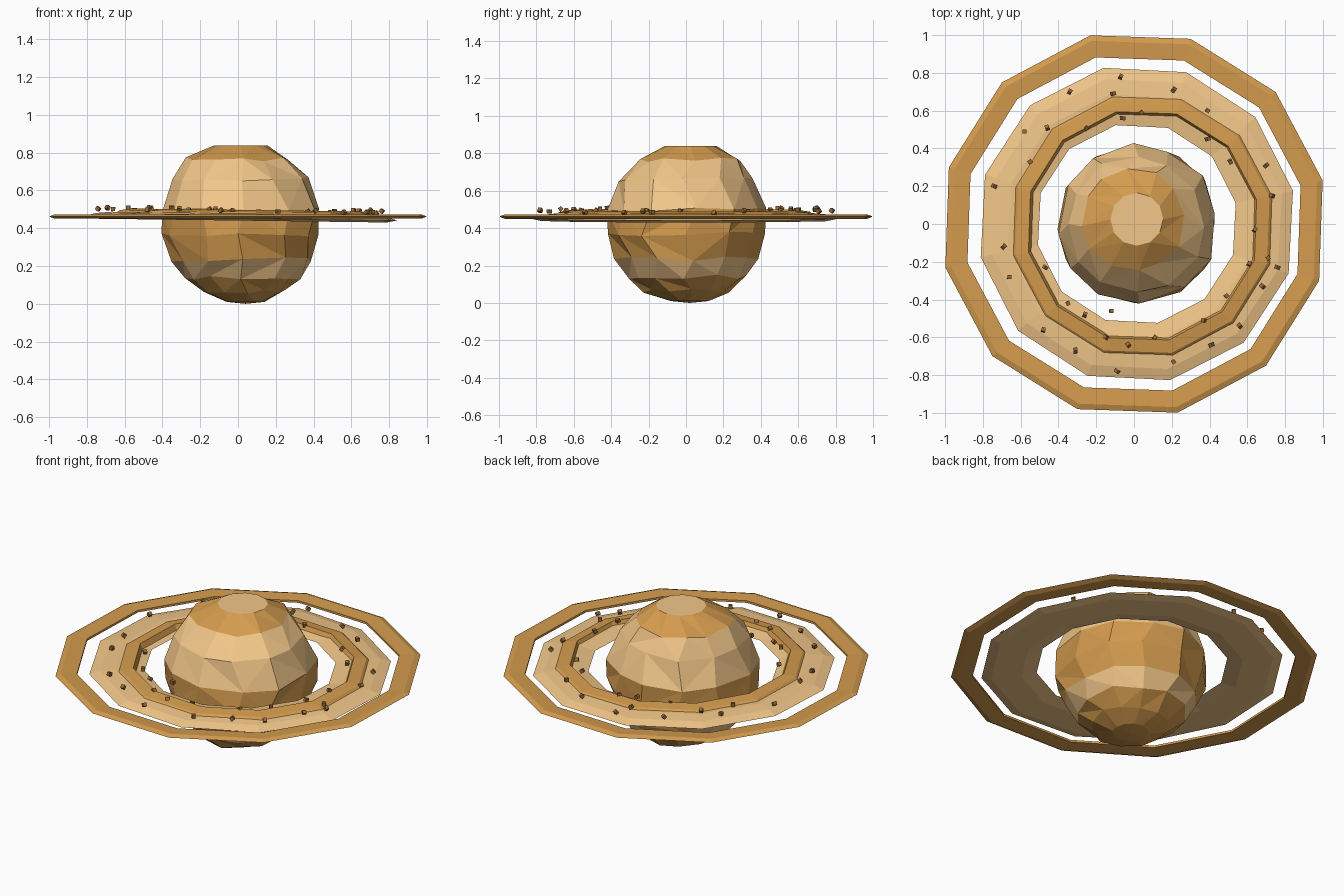
import bpy, bmesh, random
from math import cos, sin, radians, tau
from mathutils import Matrix

if "Cube" in bpy.data.objects:
    bpy.data.objects.remove(bpy.data.objects["Cube"])

random.seed(4)

def material(name, rgb):
    m = bpy.data.materials.new(name)
    m.diffuse_color = (*rgb, 1)
    m.use_nodes = True
    m.node_tree.nodes["Principled BSDF"].inputs["Base Color"].default_value = m.diffuse_color
    return m

LIGHT = material("pale_sand", (0.89, 0.57, 0.25))
ORANGE = material("ochre", (0.66, 0.33, 0.076))
BROWN = material("rock_brown", (0.30, 0.14, 0.04))

def finish(bm, name, mats):
    bmesh.ops.recalc_face_normals(bm, faces=bm.faces[:])
    me = bpy.data.meshes.new(name)
    bm.to_mesh(me)
    bm.free()
    for m in mats:
        me.materials.append(m)
    ob = bpy.data.objects.new(name, me)
    bpy.context.collection.objects.link(ob)
    return ob

def ring(name, profile, mat, offset, centre=(0, 0), tilt=0.0):
    """Twelve-sided lathe of a closed (radius, height) profile."""
    bm = bmesh.new()
    loops = []
    for i in range(12):
        a = radians(offset) + tau * i / 12
        loops.append([bm.verts.new((centre[0] + r * cos(a), centre[1] + r * sin(a),
                                    z - tilt * r * cos(a))) for r, z in profile])
    n = len(profile)
    for i in range(12):
        p, q = loops[i], loops[(i + 1) % 12]
        for j in range(n):
            k = (j + 1) % n
            bm.faces.new((p[j], q[j], q[k], p[k]))
    return finish(bm, name, [mat])

# Planet: faceted, slightly uneven ball with colour bands
# (height, radius, shift x, shift y), band above each loop listed in BANDS
LOOPS = [(0.01, 0.10, 0.04, 0.02), (0.065, 0.22, 0.03, 0), (0.14, 0.31, 0.02, 0),
         (0.235, 0.375, 0.02, 0), (0.37, 0.415, 0.02, 0), (0.50, 0.42, 0.02, 0),
         (0.66, 0.36, 0.01, 0), (0.765, 0.275, -0.01, 0.02), (0.838, 0.14, 0.015, 0.025)]
BANDS = [1, 1, 0, 1, 1, 0, 0, 1]
bm = bmesh.new()
rows = []
for k, (z, r, sx, sy) in enumerate(LOOPS):
    jit = 0.0 if k in (0, 8) else 0.012
    row = []
    for i in range(12):
        a = tau * (i + 0.15 * (k % 2)) / 12 + random.uniform(-6, 6) * jit
        rr = r + random.uniform(-jit, jit)
        row.append(bm.verts.new((sx + rr * cos(a), sy + rr * sin(a),
                                 z + random.uniform(-jit, jit))))
    rows.append(row)
for k, band in enumerate(BANDS):
    for i in range(12):
        j = (i + 1) % 12
        a, b, c, d = rows[k][i], rows[k][j], rows[k + 1][j], rows[k + 1][i]
        tris = ((a, b, c), (a, c, d)) if random.random() < 0.5 else ((a, b, d), (b, c, d))
        for t in tris:
            bm.faces.new(t).material_index = band
bm.faces.new(rows[-1])
tip = bm.verts.new((0.04, 0.02, 0))
for i in range(12):
    bm.faces.new((rows[0][(i + 1) % 12], rows[0][i], tip)).material_index = 1
finish(bm, "planet", [LIGHT, ORANGE])

# Rings
ring("outer_ring", [(0.905, 0.455), (0.905, 0.468), (0.995, 0.473), (1.025, 0.462),
                    (0.995, 0.450)], ORANGE, 13)
ring("wide_ring", [(0.535, 0.458), (0.62, 0.474), (0.70, 0.478), (0.785, 0.470),
                   (0.845, 0.452), (0.79, 0.440), (0.62, 0.440)], LIGHT, 12, (0.015, 0), 0.013)
ring("raised_ring", [(0.605, 0.465), (0.62, 0.496), (0.69, 0.486), (0.715, 0.465)],
     ORANGE, 13, (0.045, -0.01), 0.013)

# Small rocks scattered just above the wide ring
ROCKS = [(-.07, .78), (.21, .71), (-.34, .70), (-.11, .69), (.39, .60), (-.06, .56),
         (.04, .59), (-.25, .51), (-.46, .51), (-.58, .49), (.39, .45), (-.55, .33),
         (.51, .33), (.70, .31), (-.74, .20), (.73, .15), (.64, -.03), (-.69, -.12),
         (.71, -.18), (.61, -.21), (.76, -.23), (-.47, -.23), (-.66, -.28), (.68, -.33),
         (.49, -.38), (-.35, -.42), (-.26, -.48), (-.12, -.46), (.37, -.51), (.56, -.54),
         (-.48, -.56), (.41, -.64), (.11, -.60), (-.31, -.67), (.21, -.73), (-.09, -.78),
         (-.15, -.60), (-.03, -.64)]
bm = bmesh.new()
for x, y in ROCKS:
    z = 0.497 - 0.013 * x + random.uniform(-0.009, 0.007)
    turn = Matrix.Rotation(random.uniform(0, 3), 4, 'Z') @ Matrix.Rotation(random.uniform(0, 1), 4, 'X')
    bmesh.ops.create_cube(bm, size=0.021, matrix=Matrix.Translation((x, y, z)) @ turn)
finish(bm, "ring_rocks", [BROWN])
